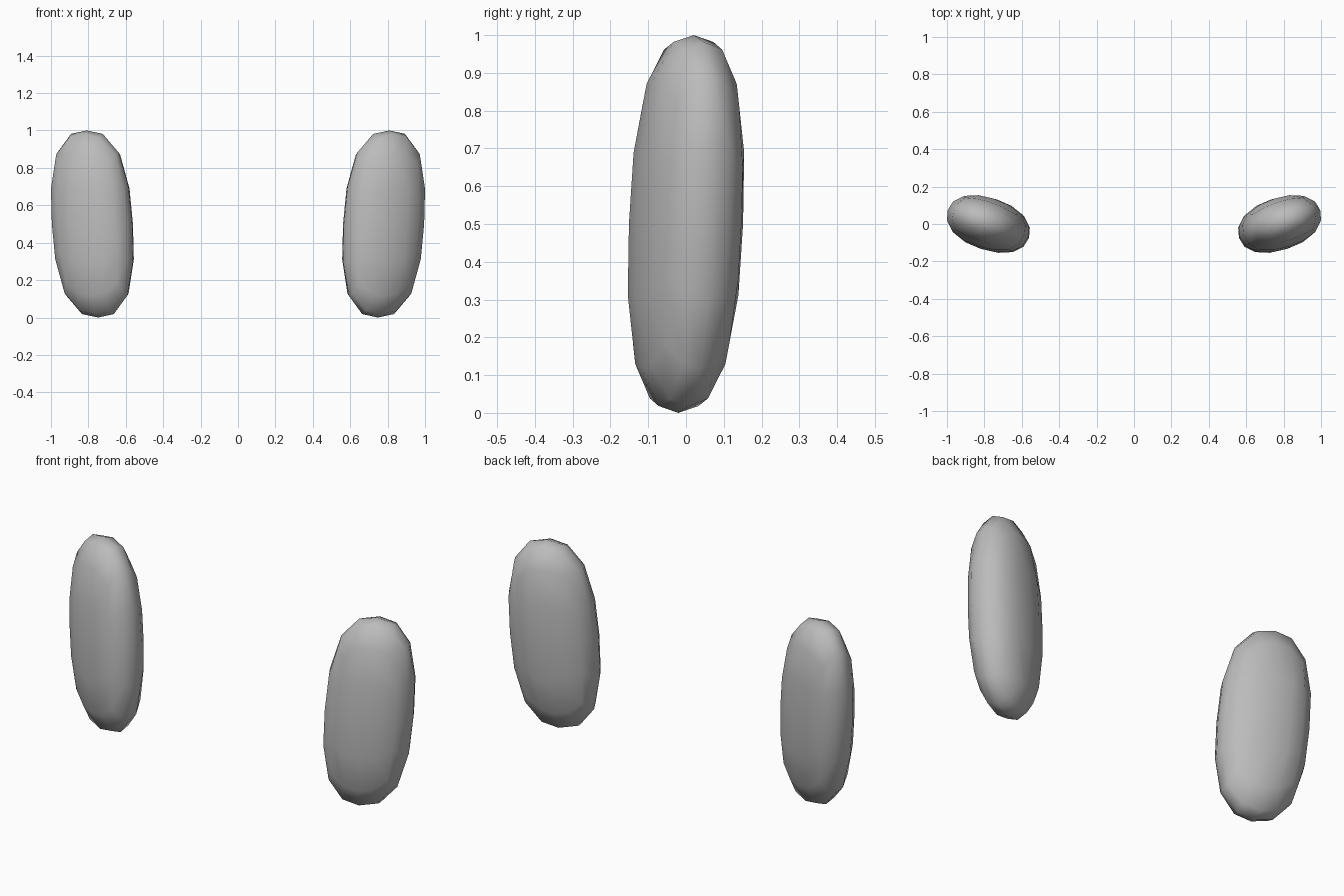
import bpy
import bmesh
from math import pi, tan, radians
from mathutils import Matrix, Vector

cube = bpy.data.objects.get("Cube")
if cube:
    bpy.data.objects.remove(cube, do_unlink=True)

grey = bpy.data.materials.new("mid_grey")
grey.use_nodes = True
colour = (0.5, 0.5, 0.5, 1)
grey.diffuse_color = colour
grey.node_tree.nodes["Principled BSDF"].inputs["Base Color"].default_value = colour

LOW = Vector((0.557, -0.154, 0))
HIGH = Vector((1, 0.154, 1))


def make_pod(name, side):
    """Rounded capsule, flattened, turned and leaning; side is +1 or -1."""
    bm = bmesh.new()
    bmesh.ops.create_cube(bm, size=2)
    bmesh.ops.subdivide_edges(bm, edges=bm.edges[:], cuts=3, use_grid_fill=True)
    turn = Matrix.Rotation(radians(18), 3, "Z")

    # Rounded body with slightly squared ends
    for v in bm.verts:
        d = Vector([tan(c * pi / 4) for c in v.co]).normalized()
        flat = (abs(d.x) ** 2.2 + abs(d.y) ** 2.2) ** (1 / 2.2)
        d *= (flat ** 2.6 + abs(d.z) ** 2.6) ** (-1 / 2.6)
        p = turn @ Vector((d.x * 0.22, d.y * 0.137, d.z * 0.5))
        p.x += 0.06 * p.z
        p.y += 0.04 * p.z
        v.co = p

    # Fit to the final extents, then mirror
    size = [2 * max(v.co[i] for v in bm.verts) for i in range(3)]
    for v in bm.verts:
        v.co = [(LOW[i] + HIGH[i]) / 2 + v.co[i] * (HIGH[i] - LOW[i]) / size[i]
                for i in range(3)]
        v.co.x *= side
    bmesh.ops.recalc_face_normals(bm, faces=bm.faces[:])
    for f in bm.faces:
        f.smooth = True

    mesh = bpy.data.meshes.new(name)
    bm.to_mesh(mesh)
    bm.free()
    mesh.materials.append(grey)
    bpy.context.collection.objects.link(bpy.data.objects.new(name, mesh))


make_pod("left_pod", 1)
make_pod("right_pod", -1)
